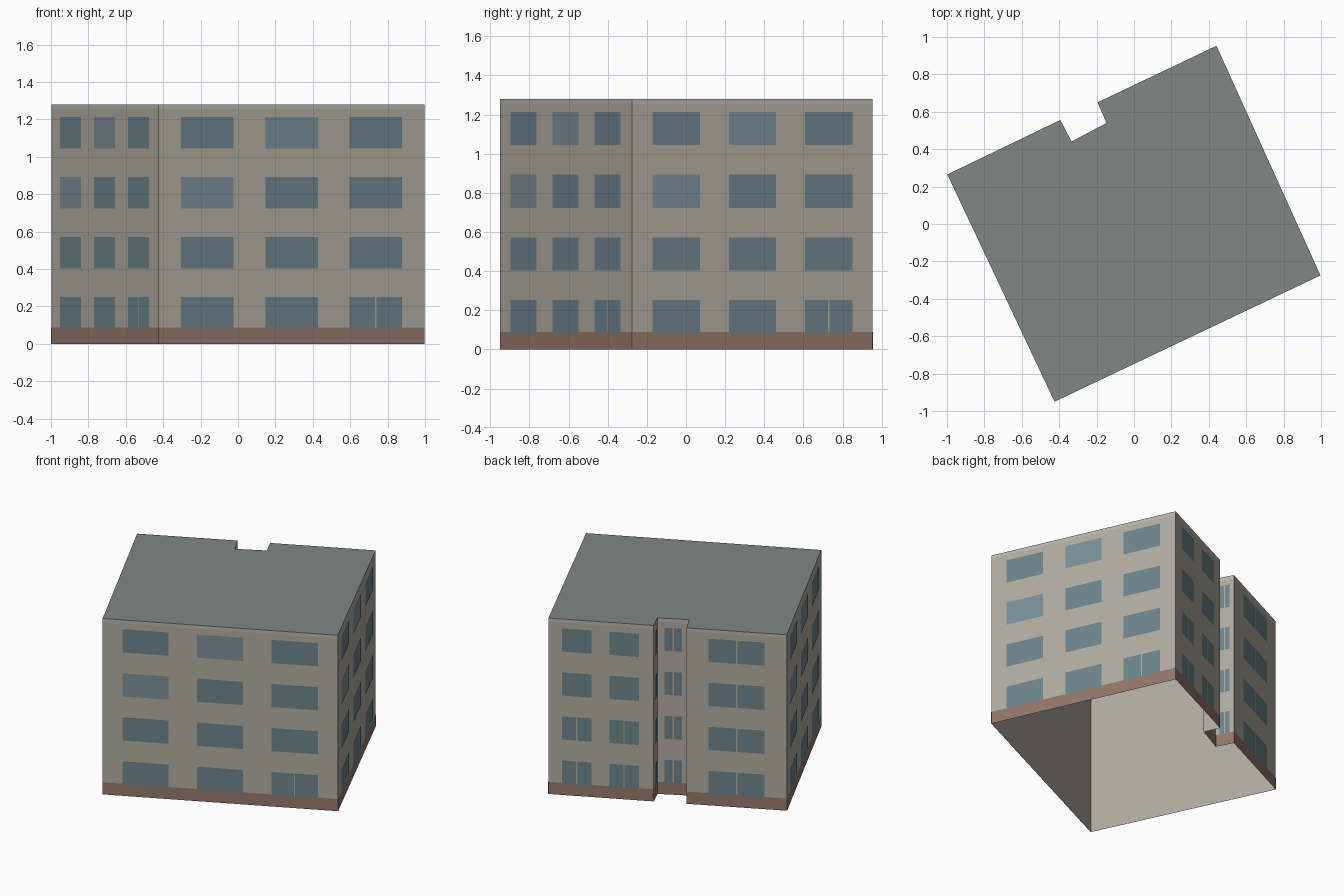
import bpy, bmesh
from mathutils import Vector

if "Cube" in bpy.data.objects:
    bpy.data.objects.remove(bpy.data.objects["Cube"])

# Footprint, counter-clockwise, with a small notch in the back
PLAN = [Vector(p) for p in [(-0.425, -0.95), (0.997, -0.275), (0.441, 0.953), (-0.195, 0.65),
                            (-0.147, 0.54), (-0.334, 0.441), (-0.394, 0.556), (-0.998, 0.265)]]
HEIGHT, BASE, TRIM = 1.28, 0.088, 1.255
FLOOR, SILL, HEAD = 0.3205, 0.083, 0.252
GAP = 0.004  # half width of the mullion between two panes


def material(name, rgb):
    mat = bpy.data.materials.new(name)
    mat.diffuse_color = [((c / 255 + 0.055) / 1.055) ** 2.4 for c in rgb] + [1]
    mat.use_nodes = True
    mat.node_tree.nodes["Principled BSDF"].inputs["Base Color"].default_value = mat.diffuse_color
    return mat


def panel(bm, side, u0, u1, z0, z1, out=0.0):
    """Upright rectangle on one side of the plan; u runs 0..1 along it."""
    a, b = PLAN[side], PLAN[(side + 1) % len(PLAN)]
    d = (b - a).normalized()
    n = Vector((d.y, -d.x)) * out
    p, q = a.lerp(b, u0) + n, a.lerp(b, u1) + n
    bm.faces.new([bm.verts.new((v.x, v.y, z)) for v, z in ((p, z0), (q, z0), (q, z1), (p, z1))])


def finish(bm, name, mat):
    bmesh.ops.remove_doubles(bm, verts=bm.verts, dist=1e-5)
    mesh = bpy.data.meshes.new(name)
    bm.to_mesh(mesh)
    bm.free()
    mesh.materials.append(mat)
    bpy.context.collection.objects.link(bpy.data.objects.new(name, mesh))


def ring(name, mat, z0, z1, out=0.0):
    bm = bmesh.new()
    for side in range(len(PLAN)):
        panel(bm, side, 0, 1, z0, z1, out)
    finish(bm, name, mat)


# Open-bottomed shell: walls, top trim, brown base band
ring("walls", material("wall", (176, 171, 159)), 0, TRIM)
ring("top_trim", material("trim", (184, 181, 172)), TRIM, HEIGHT)
ring("base_band", material("base", (148, 119, 106)), 0, BASE, 0.0015)

# Flat roof
bm = bmesh.new()
bm.faces.new([bm.verts.new((p.x, p.y, HEIGHT)) for p in PLAN])
finish(bm, "roof", material("roof", (126, 135, 131)))

# Windows: long sides have three per floor, back wing two, the rest one
THREE = [(0.084, 0.281), (0.402, 0.598), (0.718, 0.915)]
TWO = [(0.13, 0.41), (0.58, 0.86)]
ONE = [(0.22, 0.78)]
LAYOUT = [THREE, THREE, TWO, ONE, ONE, ONE, ONE, THREE]
dark, light = bmesh.new(), bmesh.new()
for side, spans in enumerate(LAYOUT):
    length = (PLAN[(side + 1) % len(PLAN)] - PLAN[side]).length
    for floor in range(4):
        z = floor * FLOOR
        for col, (u0, u1) in enumerate(spans):
            bright = spans is THREE and (floor, col) in ((2, 0), (3, 1))
            split = (spans is ONE or (spans is TWO and floor < 2)
                     or (spans is THREE and (floor, col) == (0, 2)))
            mid, g = (u0 + u1) / 2, GAP / length
            panes = [(u0, mid - g), (mid + g, u1)] if split else [(u0, u1)]
            for s, e in panes:
                panel(light if bright else dark, side, s, e, z + SILL, z + HEAD, 0.003)
finish(dark, "windows", material("glass", (108, 131, 139)))
finish(light, "bright_windows", material("bright_glass", (122, 143, 151)))
